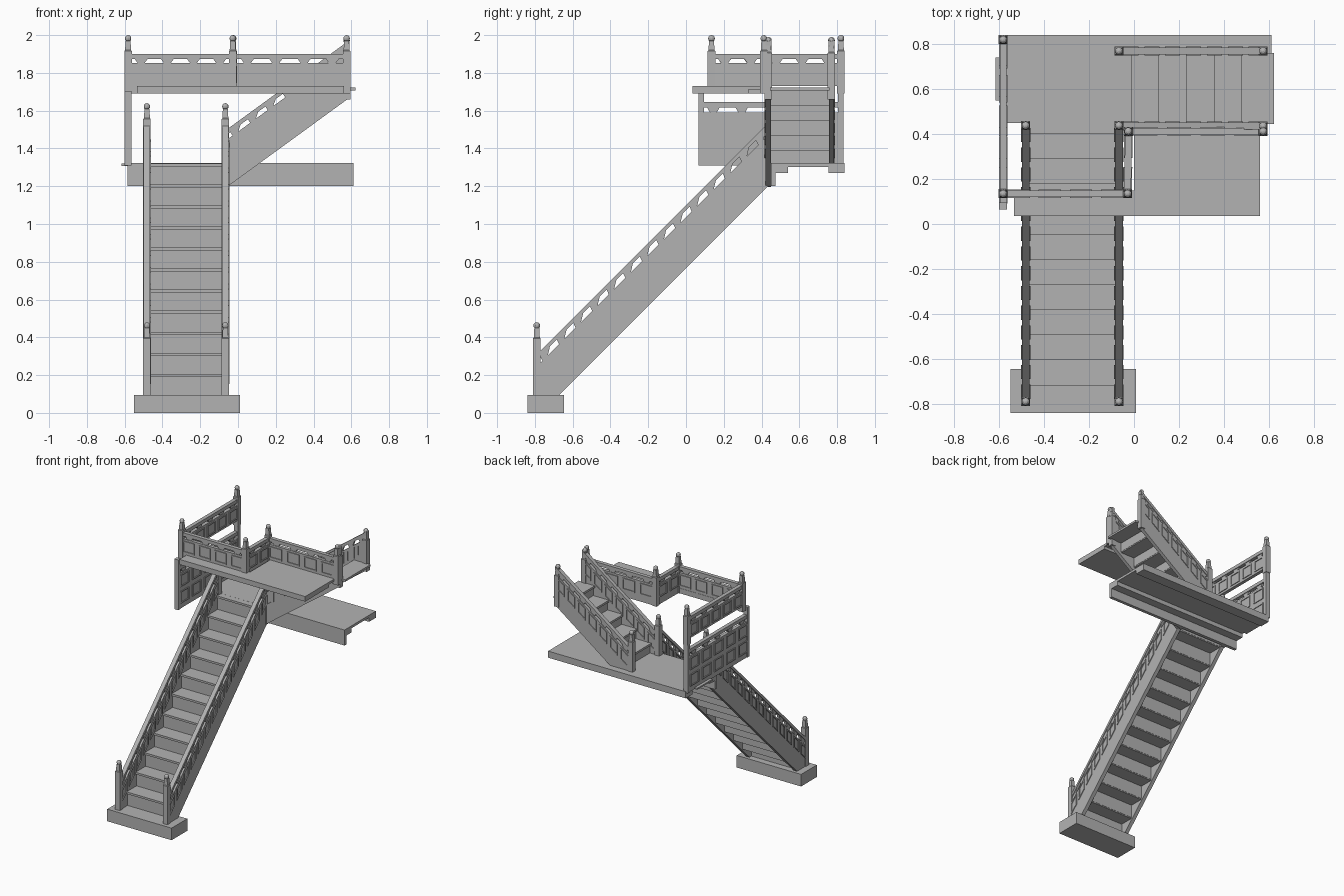
import bpy, bmesh, math
from mathutils import Vector, Matrix

cube = bpy.data.objects.get("Cube")
if cube:
    bpy.data.objects.remove(cube)

stone = bpy.data.materials.new("grey_stone")
stone.use_nodes = True
GREY = (0.45, 0.45, 0.45, 1)
stone.diffuse_color = GREY
stone.node_tree.nodes["Principled BSDF"].inputs["Base Color"].default_value = GREY


def finish(name, bm):
    bmesh.ops.recalc_face_normals(bm, faces=bm.faces)
    mesh = bpy.data.meshes.new(name)
    bm.to_mesh(mesh)
    bm.free()
    mesh.materials.append(stone)
    ob = bpy.data.objects.new(name, mesh)
    bpy.context.collection.objects.link(ob)
    return ob


def loft(bm, a, b):
    """Closed solid between two matching outlines."""
    va, vb = [bm.verts.new(p) for p in a], [bm.verts.new(p) for p in b]
    n = len(a)
    bm.faces.new(va)
    bm.faces.new(vb[::-1])
    for i in range(n):
        j = (i + 1) % n
        bm.faces.new((va[i], vb[i], vb[j], va[j]))


def add_box(bm, x0, x1, y0, y1, z0, z1):
    ring = [(x0, y0), (x1, y0), (x1, y1), (x0, y1)]
    loft(bm, [(x, y, z0) for x, y in ring], [(x, y, z1) for x, y in ring])


def boxes(name, *specs):
    bm = bmesh.new()
    for s in specs:
        add_box(bm, *s)
    return finish(name, bm)


class Run:
    """Vertical plane from start to end; v is height above the sloping base line."""

    def __init__(self, start, end):
        self.o = Vector(start)
        d = Vector(end) - self.o
        self.length = Vector((d.x, d.y)).length
        self.u = d / self.length
        self.w = Vector((-d.y, d.x, 0)).normalized()

    def prism(self, bm, outline, w0, w1):
        def side(w):
            return [self.o + self.u * u + Vector((0, 0, v)) + self.w * w for u, v in outline]
        loft(bm, side(w0), side(w1))

    def bar(self, bm, u0, u1, v0, v1, w0, w1):
        self.prism(bm, [(u0, v0), (u1, v0), (u1, v1), (u0, v1)], w0, w1)


def railing(name, start, end, board=0.16, cells=5, rows=1, rail=0.21,
            half=0.013, clip=None):
    """Board with raised frames, a gap with brackets, and a handrail."""
    r = Run(start, end)
    bm = bmesh.new()
    L = r.length
    slope = r.u.z
    foot = [(0, 0)]
    if clip is not None:            # cut the sloping bottom off level with the floor
        rise = clip - r.o.z
        foot = [(0, rise), (rise / slope, 0)]
    r.prism(bm, foot + [(L, 0), (L, board), (0, board)], -half, half)
    r.bar(bm, 0, L, rail - 0.027, rail, -half - 0.002, half + 0.002)
    pitch = L / cells
    row_low = board - 0.125 if rows == 1 else 0.02
    row_h = (board - row_low) / rows
    for i in range(cells):
        c = (i + 0.5) * pitch
        b = min(0.034, pitch * 0.3)
        # bracket under the handrail
        r.prism(bm, [(c - b, rail - 0.026), (c - b * 0.5, board - 0.002),
                     (c + b * 0.5, board - 0.002), (c + b, rail - 0.026)], -half * 0.7, half * 0.7)
        for s in (-1, 1):
            w0, w1 = s * half, s * (half + 0.006)
            for k in range(rows):
                v0, v1 = row_low + k * row_h + 0.02, row_low + (k + 1) * row_h - 0.015
                u0, u1 = c - pitch * 0.36, c + pitch * 0.36
                t = 0.009
                r.bar(bm, u0, u1, v0, v0 + t, w0, w1)
                r.bar(bm, u0, u1, v1 - t, v1, w0, w1)
                r.bar(bm, u0, u0 + t, v0 + t, v1 - t, w0, w1)
                r.bar(bm, u1 - t, u1, v0 + t, v1 - t, w0, w1)
    return finish(name, bm)


def post(name, x, y, z0, z1):
    """Square newel with tapered neck and round knob."""
    bm = bmesh.new()
    levels = [(z0, 0.020), (z1 - 0.085, 0.020), (z1 - 0.08, 0.016), (z1 - 0.03, 0.013)]

    def ring(z, h):
        return [(x + sx * h, y + sy * h, z) for sx, sy in ((-1, -1), (1, -1), (1, 1), (-1, 1))]
    for lo, hi in zip(levels, levels[1:]):
        loft(bm, ring(*lo), ring(*hi))
    bmesh.ops.create_uvsphere(bm, u_segments=10, v_segments=6, radius=0.018,
                              matrix=Matrix.Translation((x, y, z1 - 0.018)))
    return finish(name, bm)


def stairs(name, along_y, n, first, pitch, floor, rise, lo, hi):
    """Open-backed treads and risers climbing along +y or +x."""
    specs = []
    for i in range(n):
        a, z = first + i * pitch, floor + i * rise
        for a0, a1, z0, z1 in ((a - 0.008, a + pitch + 0.012, z + rise - 0.016, z + rise),
                               (a + 0.004, a + 0.014, z - 0.008, z + rise - 0.016)):
            specs.append((lo, hi, a0, a1, z0, z1) if along_y else (a0, a1, lo, hi, z0, z1))
    boxes(name, *specs)


# Footing and landings
boxes("footing", (-0.55, 0.01, -0.84, -0.645, 0, 0.095))
boxes("lower_landing",
      (-0.585, 0.612, 0.45, 0.84, 1.303, 1.322),
      (-0.585, 0.612, 0.475, 0.54, 1.27, 1.303),
      (-0.585, 0.612, 0.45, 0.475, 1.2, 1.303),
      (-0.585, 0.612, 0.755, 0.84, 1.27, 1.303))
boxes("upper_landing",
      (-0.535, 0.0, 0.035, 0.15, 1.69, 1.73),
      (0.0, 0.56, 0.035, 0.33, 1.69, 1.73),
      (0.0, 0.56, 0.33, 0.41, 1.712, 1.73))

# Lower flight
stairs("lower_steps", True, 11, -0.71, 0.112, 0.095, 0.1115, -0.47, -0.08)
for side, x in (("right", -0.482), ("left", -0.067)):
    railing("lower_stringer_" + side, (x, -0.79, -0.025), (x, 0.44, 1.205),
            board=0.27, cells=14, rail=0.335, half=0.015, clip=0.095)
    post("lower_newel_" + side, x, -0.79, 0.095, 0.48)
    post("middle_newel_" + side, x, 0.438, 1.2, 1.64)

# Upper flight
stairs("upper_steps", False, 5, -0.005, 0.123, 1.322, 0.08, 0.445, 0.76)
for side, y, clip in (("front", 0.436, None), ("back", 0.77, 1.31)):
    railing("upper_stringer_" + side, (-0.06, y, 1.195), (0.59, y, 1.668),
            board=0.25, cells=7, rail=0.305, half=0.014, clip=clip)
    post("upper_newel_" + side, 0.575, y, 1.66, 1.99)
post("lower_landing_newel", -0.067, 0.77, 1.31, 1.64)

# Balustrade around the upper landing
corners = [(-0.582, 0.82), (-0.582, 0.135), (-0.028, 0.135), (-0.025, 0.412), (0.575, 0.412)]
for i, (x, y) in enumerate(corners):
    post("balustrade_post_%d" % (i + 1), x, y, 1.69, 2.0)
for i, (a, b) in enumerate(zip(corners, corners[1:])):
    length = math.dist(a, b)
    railing("balustrade_%d" % (i + 1), (*a, 1.69 if i else 1.73), (*b, 1.69 if i else 1.73),
            board=0.162 if i else 0.122, rail=0.21 if i else 0.17,
            cells=max(2, round(length / 0.135)))

# Side balustrade of the lower landing
railing("side_balustrade", (-0.582, 0.82, 1.31), (-0.582, 0.07, 1.31),
        board=0.28, cells=5, rows=2, rail=0.335)
boxes("side_balustrade_posts",
      (-0.6, -0.565, 0.065, 0.095, 1.31, 1.705),
      (-0.6, -0.565, 0.805, 0.835, 1.31, 1.705))
boxes("side_ledge", (-0.617, -0.58, 0.55, 0.74, 1.308, 1.32))
